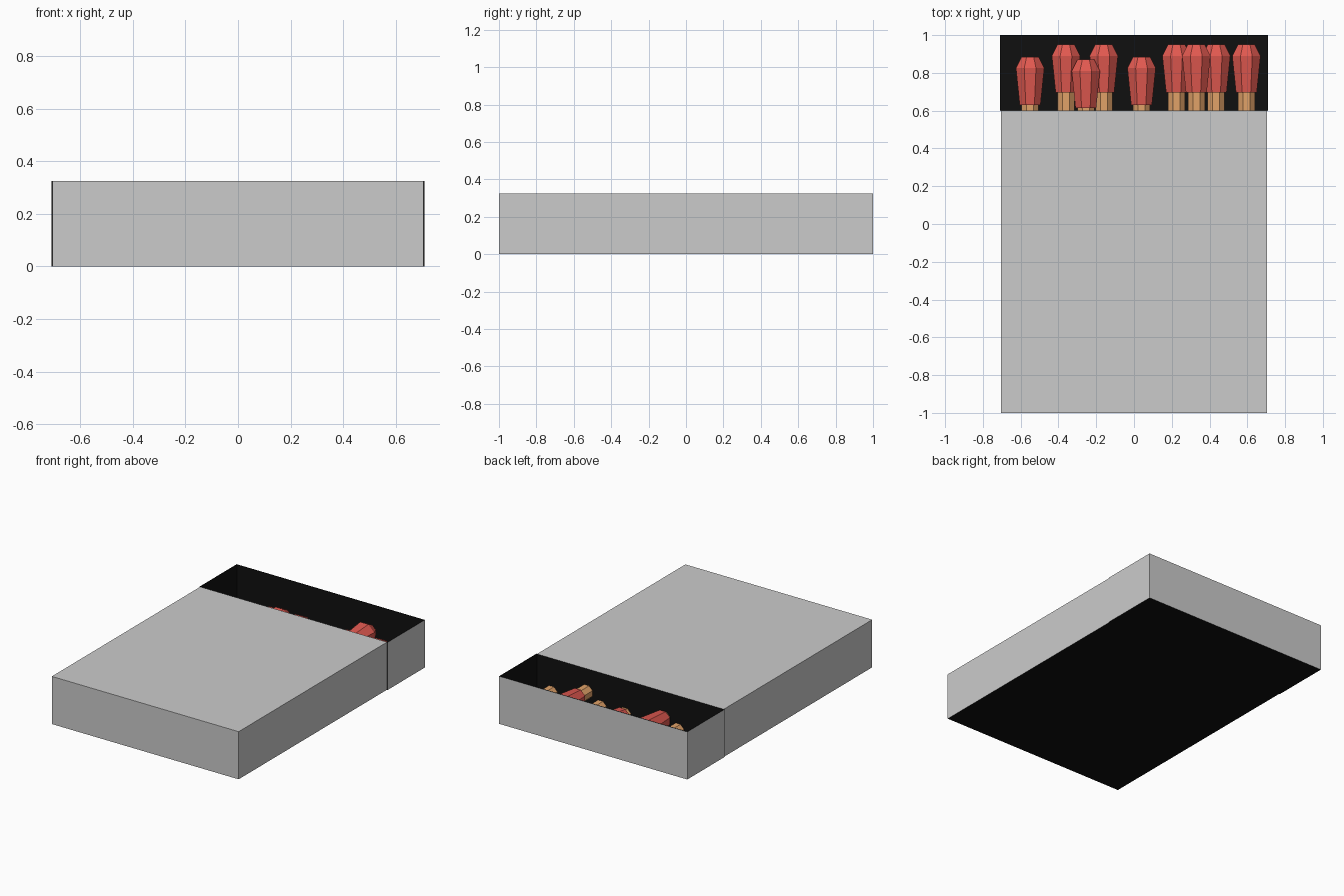
import bpy, bmesh, math
from mathutils import Vector

if "Cube" in bpy.data.objects:
    bpy.data.objects.remove(bpy.data.objects["Cube"])


def material(name, color):
    m = bpy.data.materials.new(name)
    m.diffuse_color = (*color, 1)
    m.use_nodes = True
    m.node_tree.nodes["Principled BSDF"].inputs["Base Color"].default_value = m.diffuse_color
    return m


GREY = material("card", (0.8, 0.8, 0.8))
BLACK = material("black_lining", (0.005, 0.005, 0.005))
RED = material("red_tip", (0.75, 0.10, 0.08))
WOOD = material("wood", (0.75, 0.36, 0.14))


def box(name, lo, hi, black_dirs):
    """Box between two corners; faces along black_dirs get the black lining."""
    bm = bmesh.new()
    bmesh.ops.create_cube(bm, size=1)
    for v in bm.verts:
        v.co = Vector([lo[i] if v.co[i] < 0 else hi[i] for i in range(3)])
    bm.normal_update()
    for f in bm.faces:
        f.material_index = int(any(f.normal.dot(Vector(d)) > 0.9 for d in black_dirs))
    return finish(name, bm, [GREY, BLACK])


def finish(name, bm, mats):
    bmesh.ops.recalc_face_normals(bm, faces=bm.faces)
    mesh = bpy.data.meshes.new(name)
    bm.to_mesh(mesh)
    bm.free()
    for m in mats:
        mesh.materials.append(m)
    ob = bpy.data.objects.new(name, mesh)
    bpy.context.collection.objects.link(ob)
    return ob


def lathe(name, x, z, profile, mat, sides=8):
    """Flat-topped octagonal solid along y; profile is (y, apothem)."""
    bm = bmesh.new()
    rings = []
    for y, a in profile:
        r = a / math.cos(math.pi / sides)
        rings.append([bm.verts.new((x + r * math.cos((i + .5) * math.tau / sides), y,
                                    z + r * math.sin((i + .5) * math.tau / sides)))
                      for i in range(sides)])
    for p, q in zip(rings, rings[1:]):
        for i in range(sides):
            j = (i + 1) % sides
            bm.faces.new((p[i], p[j], q[j], q[i]))
    bm.faces.new(rings[0])
    bm.faces.new(rings[-1])
    return finish(name, bm, [mat])


X, SX, H, MOUTH, T = 0.71, 0.705, 0.325, 0.6, 0.004
UP, DOWN, FRONT, BACK = (0, 0, 1), (0, 0, -1), (0, -1, 0), (0, 1, 0)

# Outer sleeve with dark mouth and underside
box("sleeve", (-SX, -1, 0), (SX, MOUTH, H), [BACK, DOWN])

# Pulled-out tray: floor, back wall and two side walls
box("tray_floor", (-X, MOUTH, 0), (X, 1, T), [UP, DOWN, FRONT])
box("tray_back", (-X, 1 - T, 0), (X, 1, H), [UP, DOWN, FRONT])
for s, side in ((-1, "left"), (1, "right")):
    a, b = sorted((s * X, s * (X - T)))
    box("tray_wall_" + side, (a, MOUTH - 0.003, 0), (b, 1, H),
        [UP, DOWN, FRONT, (-s, 0, 0)])

# Matches: x, tip y, axis height
MATCHES = [(-.55, .885, .09), (-.36, .95, .09), (-.16, .95, .09),
           (-.255, .87, .145), (.04, .885, .09), (.225, .95, .09),
           (.435, .95, .09), (.33, .95, .168), (.595, .95, .09)]
for n, (x, tip, z) in enumerate(MATCHES):
    lathe(f"match_head_{n}", x, z,
          [(tip, .045), (tip - .06, .075), (tip - .255, .055)], RED)
    lathe(f"match_stick_{n}", x, z, [(tip - .2, .045), (MOUTH - .05, .045)], WOOD)
